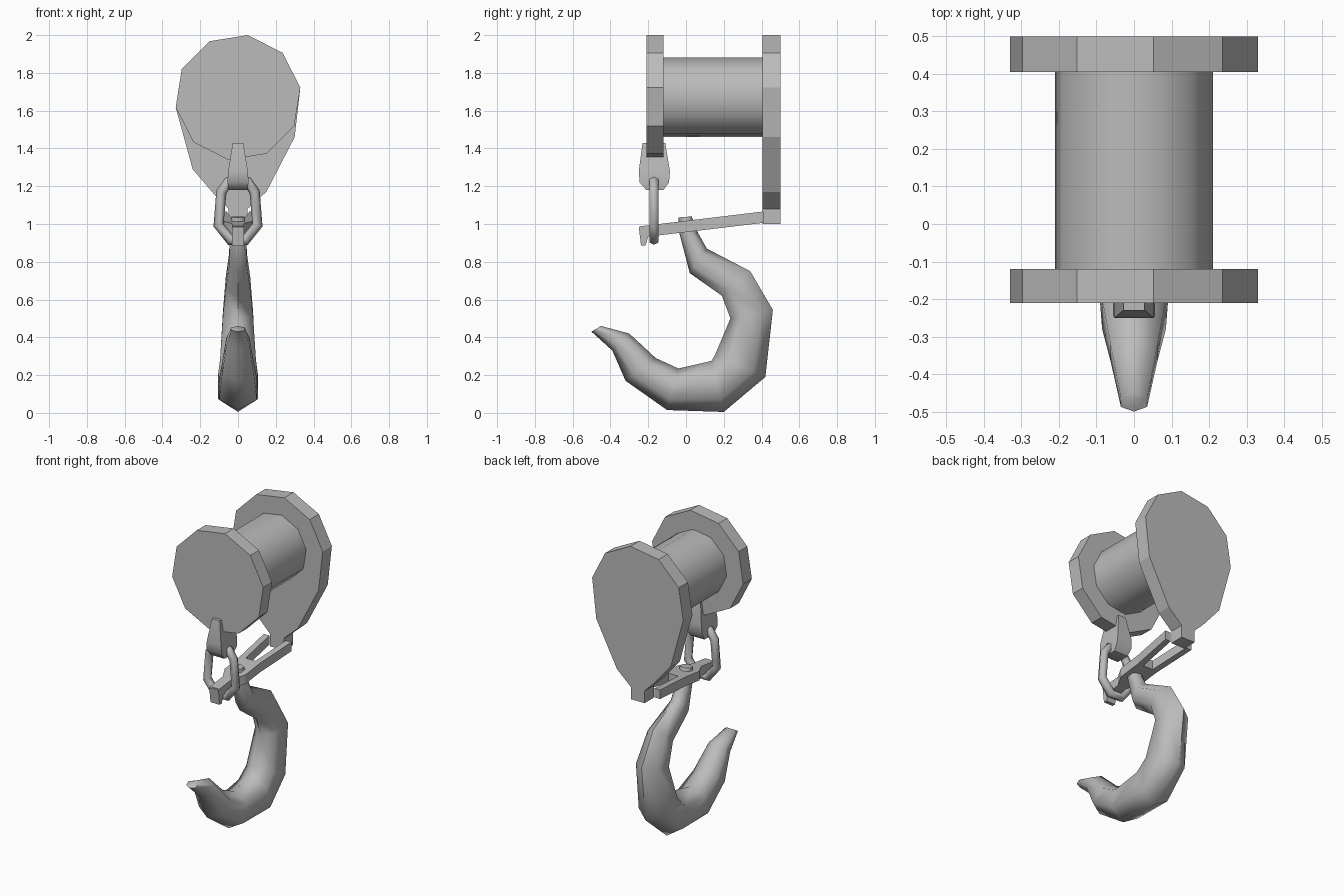
import bpy
import bmesh
from math import sin, cos, radians
from mathutils import Vector

if "Cube" in bpy.data.objects:
    bpy.data.objects.remove(bpy.data.objects["Cube"], do_unlink=True)

GREY = (0.5, 0.5, 0.5, 1)
metal = bpy.data.materials.new("grey metal")
metal.use_nodes = True
metal.diffuse_color = GREY
metal.node_tree.nodes["Principled BSDF"].inputs["Base Color"].default_value = GREY


def loft(name, rings, closed=False, smooth=None):
    """Skin equal-length rings of points; cap the ends unless closed."""
    bm = bmesh.new()
    rows = [[bm.verts.new(p) for p in ring] for ring in rings]
    n = len(rows[0])
    for a, b in zip(rows, rows[1:] + rows[:1] if closed else rows[1:]):
        for i in range(n):
            j = (i + 1) % n
            bm.faces.new((a[i], a[j], b[j], b[i]))
    if not closed:
        bm.faces.new(rows[0])
        bm.faces.new(rows[-1])
    bmesh.ops.recalc_face_normals(bm, faces=bm.faces)
    mesh = bpy.data.meshes.new(name)
    bm.to_mesh(mesh)
    bm.free()
    mesh.materials.append(metal)
    if smooth:
        mesh.shade_smooth()
        mesh.set_sharp_from_angle(angle=radians(smooth))
    obj = bpy.data.objects.new(name, mesh)
    bpy.context.collection.objects.link(obj)
    return obj


def slab(name, outline, y0, y1, smooth=None):
    """Extrude an (x, z) outline along y."""
    return loft(name, [[(x, y, z) for x, z in outline] for y in (y0, y1)], smooth=smooth)


def decagon(r, steps=range(10)):
    angles = [radians(9 + 36 * i) for i in steps]
    return [(r * cos(a), 1.67 + r * sin(a)) for a in angles]


# Spool: front disc, drum and the pear-shaped back plate with its tab
slab("front_disc", decagon(0.334), -0.21, -0.12)
slab("drum", decagon(0.213), -0.13, 0.42, smooth=40)
lower = [(-0.24, 1.29), (-0.12, 1.15), (-0.05, 1.08), (-0.05, 1.0),
         (0.05, 1.0), (0.05, 1.08), (0.15, 1.17), (0.3, 1.46)]
slab("back_plate", decagon(0.334, range(6)) + lower, 0.405, 0.5)

# Lug hanging from the front disc: (z, front y, back y, half width)
lug = [(1.43, -0.23, -0.11, 0.028), (1.28, -0.25, -0.085, 0.052),
       (1.22, -0.245, -0.09, 0.056), (1.18, -0.21, -0.12, 0.05)]
loft("lug", [[(-w, a, z), (w, a, z), (w, b, z), (-w, b, z)] for z, a, b, w in lug], smooth=50)

# Chain link: a thin tube round a closed eight-sided path
half = [(0.05, 1.225), (0.088, 1.17), (0.103, 0.995), (0.04, 0.915)]
path = half + [(-x, z) for x, z in reversed(half)]
middle = Vector((0, 1.08))
rings = []
for i, p in enumerate(path):
    p = Vector(p)
    before, after = Vector(path[i - 1]), Vector(path[(i + 1) % len(path)])
    t = ((p - before).normalized() + (after - p).normalized()).normalized()
    out = Vector((-t.y, t.x))
    if out.dot(p - middle) < 0:
        out = -out
    ring = []
    for k in range(6):
        a = radians(60 * k)
        q = p + out * 0.028 * cos(a)
        ring.append((q.x, -0.17 + 0.028 * sin(a), q.y))
    rings.append(ring)
loft("chain_link", rings, closed=True, smooth=65)

# Forked lever: sloping flat bar whose two arms straddle the tab
side = [(0.033, -0.24), (0.033, -0.11), (0.075, -0.03), (0.075, 0.12),
        (0.1, 0.41), (0.06, 0.41), (0.035, 0.13)]
plan = side + [(-x, y) for x, y in reversed(side)]
loft("forked_lever", [[(x, y, z + 0.12 * y) for x, y in plan] for z in (0.957, 1.017)])
toe = [(-0.25, 0.985), (-0.238, 0.885), (-0.215, 0.885), (-0.195, 0.95), (-0.195, 0.99)]
loft("lever_toe", [[(x, y, z) for y, z in toe] for x in (-0.033, 0.033)])

# Hook: six-sided sections as (inner y, z, outer y, z, half width)
sections = [
    (-0.04, 1.035, 0.03, 1.04, 0.035),
    (-0.035, 0.95, 0.065, 0.95, 0.042),
    (0.02, 0.74, 0.11, 0.87, 0.048),
    (0.19, 0.62, 0.34, 0.75, 0.065),
    (0.235, 0.5, 0.46, 0.545, 0.08),
    (0.155, 0.31, 0.42, 0.19, 0.095),
    (0.135, 0.275, 0.2, 0.005, 0.105),
    (-0.04, 0.235, -0.1, 0.015, 0.1),
    (-0.16, 0.29, -0.32, 0.17, 0.085),
    (-0.3, 0.42, -0.39, 0.33, 0.062),
    (-0.45, 0.46, -0.5, 0.43, 0.035),
]
rings = []
for iy, iz, oy, oz, w in sections:
    inner, outer = Vector((0, iy, iz)), Vector((0, oy, oz))
    near, far = inner.lerp(outer, 0.25), inner.lerp(outer, 0.75)
    x = Vector((w, 0, 0))
    rings.append([inner, near + x, far + x, outer, far - x, near - x])
loft("hook", rings, smooth=70)
